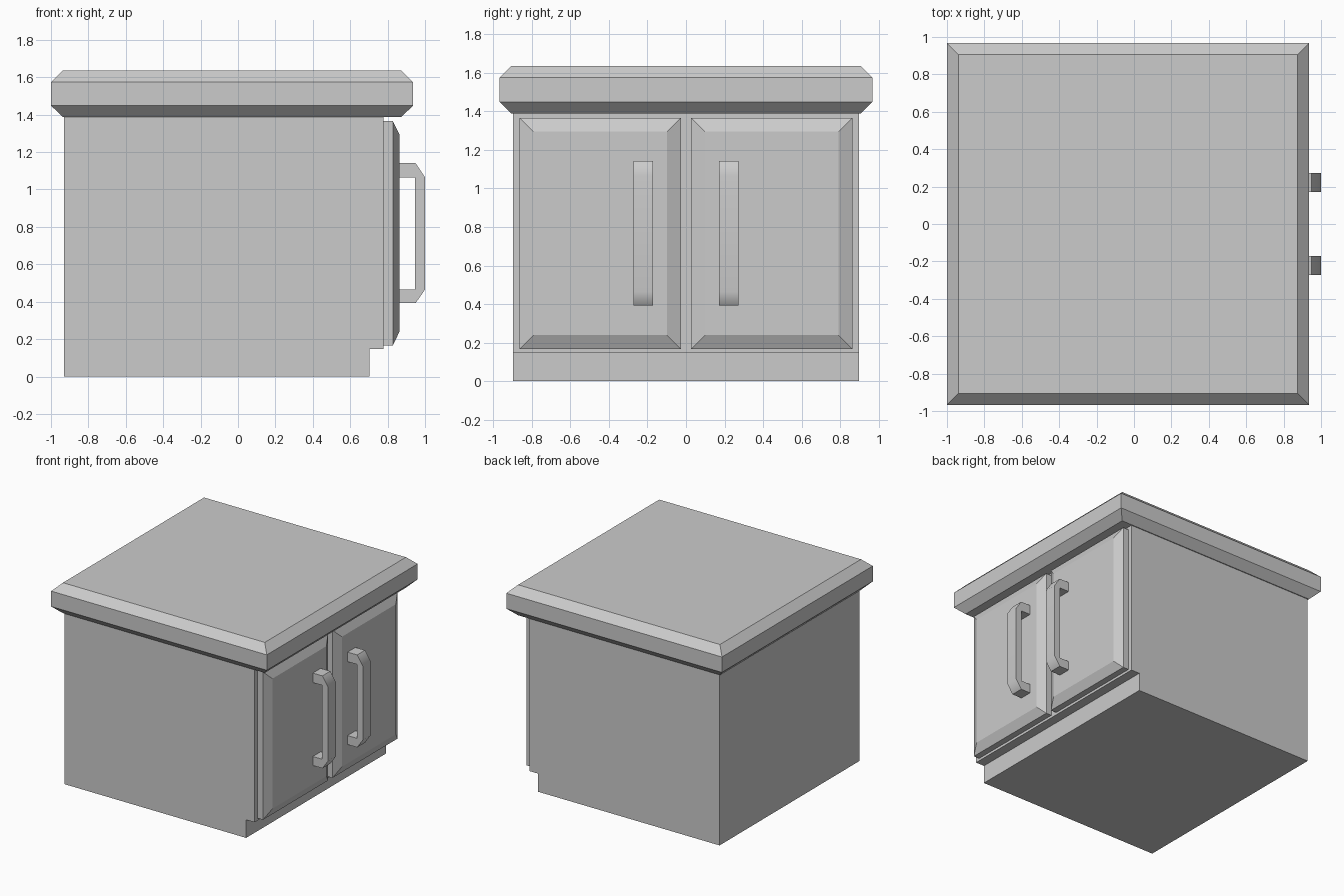
import bpy, bmesh, math

if "Cube" in bpy.data.objects:
    bpy.data.objects.remove(bpy.data.objects["Cube"])


def finish(name, bm):
    bmesh.ops.recalc_face_normals(bm, faces=bm.faces)
    mesh = bpy.data.meshes.new(name)
    bm.to_mesh(mesh)
    bm.free()
    obj = bpy.data.objects.new(name, mesh)
    bpy.context.collection.objects.link(obj)
    return obj


def extrude_profile(name, profile, y0, y1):
    """Solid from an (x, z) outline swept along y."""
    bm = bmesh.new()
    face = bm.faces.new([bm.verts.new((x, y0, z)) for x, z in profile])
    new = bmesh.ops.extrude_face_region(bm, geom=[face])["geom"]
    moved = [g for g in new if isinstance(g, bmesh.types.BMVert)]
    bmesh.ops.translate(bm, verts=moved, vec=(0, y1 - y0, 0))
    return finish(name, bm)


def stacked_panel(name, rect, layers, place):
    """Rectangle (u0, u1, v0, v1) lofted through (height, inset) layers."""
    u0, u1, v0, v1 = rect
    bm = bmesh.new()
    rings = []
    for h, i in layers:
        corners = [(u0 + i, v0 + i), (u1 - i, v0 + i), (u1 - i, v1 - i), (u0 + i, v1 - i)]
        rings.append([bm.verts.new(place(u, v, h)) for u, v in corners])
    for a, b in zip(rings, rings[1:]):
        for k in range(4):
            n = (k + 1) % 4
            bm.faces.new((a[k], a[n], b[n], b[k]))
    bm.faces.new(rings[0])
    bm.faces.new(rings[-1])
    return finish(name, bm)


# Cabinet body with toe kick under the doors
extrude_profile("cabinet_body",
                [(-0.93, 0), (0.702, 0), (0.702, 0.147), (0.778, 0.147),
                 (0.778, 1.39), (-0.93, 1.39)], -0.898, 0.898)

# Countertop, chamfered above and below
stacked_panel("countertop", (-1.0, 0.936, -0.967, 0.967),
              [(1.388, 0.062), (1.449, 0), (1.574, 0), (1.635, 0.062)],
              lambda u, v, h: (u, v, h))

handle_profile = [(0.855, 1.142), (0.949, 1.142), (1.0, 1.065), (1.0, 0.465),
                  (0.949, 0.392), (0.855, 0.392), (0.855, 0.465),
                  (0.947, 0.465), (0.947, 1.065), (0.855, 1.065)]

for label, side in (("left", -1), ("right", 1)):
    # Door with bevelled front
    y0, y1 = sorted((side * 0.027, side * 0.863))
    stacked_panel(label + "_door", (y0, y1, 0.167, 1.366),
                  [(0.77, 0), (0.828, 0), (0.863, 0.072)],
                  lambda u, v, h: (h, u, v))

    # Bar handle, softly shaded across its angled ends
    y0, y1 = sorted((side * 0.172, side * 0.273))
    handle = extrude_profile(label + "_handle", handle_profile, y0, y1)
    bpy.ops.object.select_all(action='DESELECT')
    handle.select_set(True)
    bpy.context.view_layer.objects.active = handle
    bpy.ops.object.shade_smooth_by_angle(angle=math.radians(40))
    weighted = handle.modifiers.new("weighted_normals", 'WEIGHTED_NORMAL')
    weighted.keep_sharp = True
